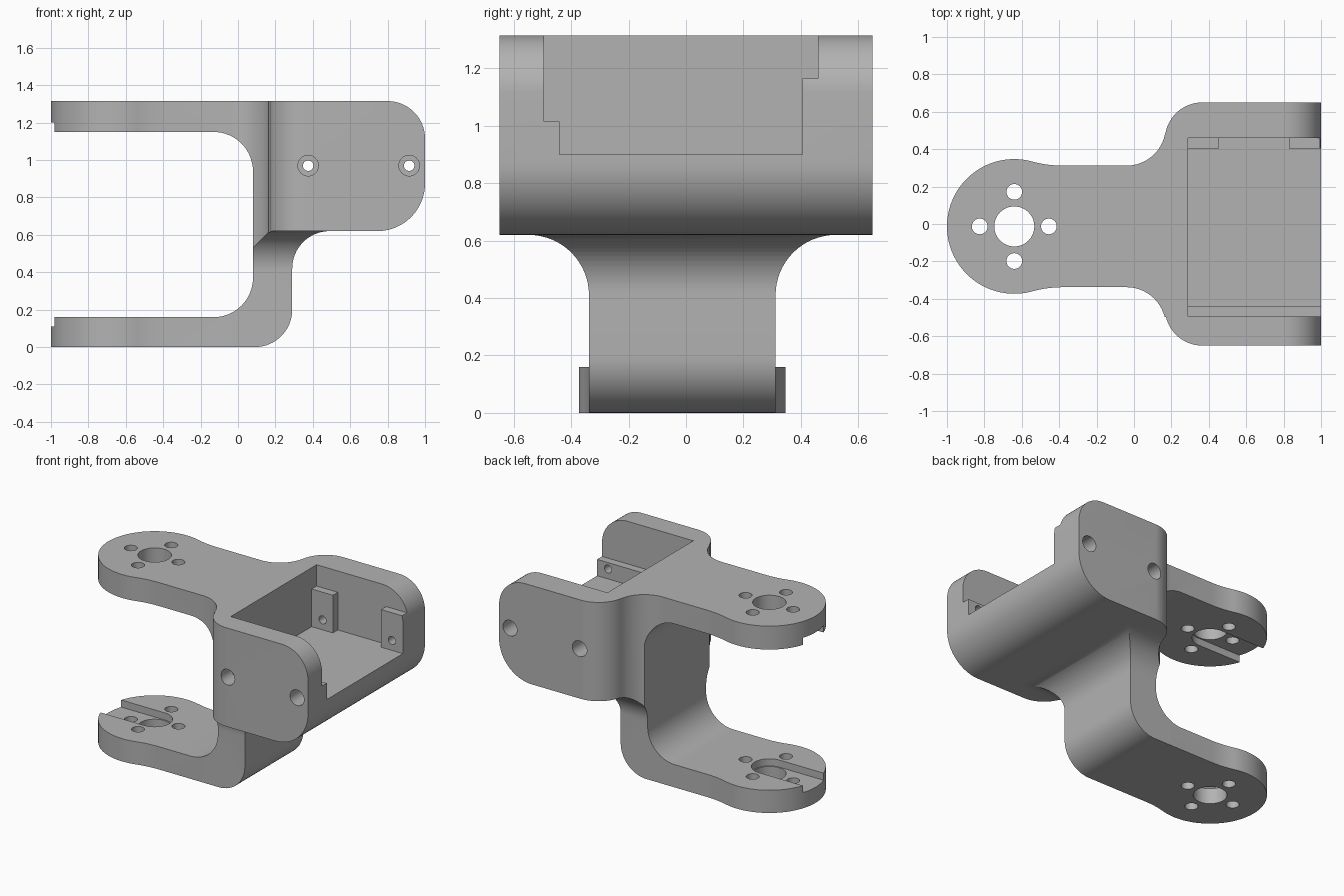
import bpy, bmesh
from math import sin, cos, radians, degrees, atan2, pi

cube = bpy.data.objects.get("Cube")
if cube:
    bpy.data.objects.remove(cube, do_unlink=True)

grey = bpy.data.materials.new("mid grey")
grey.use_nodes = True
colour = (0.45, 0.45, 0.45, 1)
grey.diffuse_color = colour
grey.node_tree.nodes["Principled BSDF"].inputs["Base Color"].default_value = colour


def arc(cx, cy, r, start, end, steps=16):
    """Points along an arc, angles in degrees."""
    angles = [radians(start + (end - start) * i / steps) for i in range(steps + 1)]
    return [(cx + r * cos(a), cy + r * sin(a)) for a in angles]


def prism(name, points, axis, low, high):
    """Extrude a closed profile along one axis."""
    place = {"x": lambda u, v, w: (w, u, v),
             "y": lambda u, v, w: (u, w, v),
             "z": lambda u, v, w: (u, v, w)}[axis]
    bm = bmesh.new()
    ends = [[bm.verts.new(place(u, v, w)) for u, v in points] for w in (low, high)]
    for ring in ends:
        bm.faces.new(ring)
    n = len(points)
    for i in range(n):
        j = (i + 1) % n
        bm.faces.new((ends[0][i], ends[0][j], ends[1][j], ends[1][i]))
    bmesh.ops.recalc_face_normals(bm, faces=bm.faces)
    mesh = bpy.data.meshes.new(name)
    bm.to_mesh(mesh)
    bm.free()
    mesh.materials.append(grey)
    obj = bpy.data.objects.new(name, mesh)
    bpy.context.collection.objects.link(obj)
    return obj


def box(name, x0, x1, y0, y1, z0, z1):
    return prism(name, [(x0, y0), (x1, y0), (x1, y1), (x0, y1)], "z", z0, z1)


def disc(cx, cy, r, steps=32):
    return arc(cx, cy, r, 0, 360, steps)[:-1]


def combine(target, tool, operation="DIFFERENCE"):
    """Apply a boolean and discard the tool."""
    mod = target.modifiers.new("cut", "BOOLEAN")
    mod.operation, mod.object, mod.solver = operation, tool, "EXACT"
    bpy.context.view_layer.objects.active = target
    bpy.ops.object.modifier_apply(modifier=mod.name)
    bpy.data.objects.remove(tool, do_unlink=True)


# Side profile: two arms, stem and body
side = (arc(0.8, 1.115, 0.2, 90, 0) + arc(0.745, 0.875, 0.255, 0, -90)
        + arc(0.49, 0.42, 0.2, 90, 180) + arc(0.09, 0.2, 0.2, 0, -90)
        + [(-1.1, 0), (-1.1, 0.16)] + arc(-0.13, 0.37, 0.21, -90, 0)
        + arc(-0.13, 0.94, 0.21, 0, 90) + [(-1.1, 1.15), (-1.1, 1.315)])
bracket = prism("bracket", side, "y", -0.8, 0.8)

# Plan outline: round arm end, waist, shoulders
MID = -0.013
HUB = -0.64


def half_outline(sign):
    waist = 0.325 + sign * MID
    join = degrees(atan2(0.45 - waist - 0.21, 0.405))
    turn = degrees(atan2(0.945, 0.26))
    hub_y = sign * MID
    pts = (arc(HUB, hub_y, 0.36, 180, turn, 32)
           + arc(-0.38, hub_y + 0.945, 0.62, 180 + turn, 270)
           + arc(-0.04, waist + 0.21, 0.21, -90, join)
           + arc(0.365, 0.45, 0.2, 180 + join, 90) + [(1.1, 0.65)])
    return [(x, sign * y) for x, y in pts]


outline = half_outline(1) + half_outline(-1)[:0:-1]
combine(bracket, prism("plan", outline, "z", -0.2, 1.6), "INTERSECT")

# Flared flanks of the stem beneath the body
for sign in (1, -1):
    w = 0.325 + sign * MID
    flank = [(w, -0.3)] + arc(w + 0.21, 0.41, 0.21, 180, 90) + [(1, 0.62), (1, -0.3)]
    combine(bracket, prism("flank", [(sign * u, v) for u, v in flank], "x", -0.038, 0.49))

# Tray with a ledge on the front wall and two lugs on the back wall
tray = [(-0.495, 1.6), (-0.495, 1.015), (-0.44, 1.015), (-0.44, 0.9),
        (0.405, 0.9), (0.405, 1.165), (0.46, 1.165), (0.46, 1.6)]
combine(bracket, prism("tray", tray, "x", 0.29, 1.2))
combine(bracket, box("lug_gap", 0.455, 0.83, 0.3, 0.46, 0.9, 1.3))

# Counterbored screw holes through both side walls
for x in (0.375, 0.915):
    combine(bracket, prism("screw_hole", disc(x, 0.97, 0.028), "y", -0.9, 0.9))
    for ends in ((-0.9, -0.53), (0.5, 0.9)):
        combine(bracket, prism("counterbore", disc(x, 0.97, 0.055), "y", *ends))

# Hub and bolt holes through both arms
combine(bracket, prism("hub_hole", disc(HUB, MID, 0.107, 48), "z", -0.3, 1.6))
for k in range(4):
    a = k * pi / 2
    hole = disc(HUB + 0.185 * cos(a), MID + 0.185 * sin(a), 0.042)
    combine(bracket, prism("bolt_hole", hole, "z", -0.3, 1.6))

# Slots on the inner faces of the arms
slot = [(-1.2, MID - 0.115)] + arc(HUB, MID, 0.115, -90, 90) + [(-1.2, MID + 0.115)]
for low, high in ((0.11, 0.3), (1.0, 1.2)):
    combine(bracket, prism("slot", slot, "z", low, high))

bpy.ops.object.select_all(action="DESELECT")
bracket.select_set(True)
bpy.context.view_layer.objects.active = bracket
bpy.ops.object.shade_smooth_by_angle(angle=radians(25))
